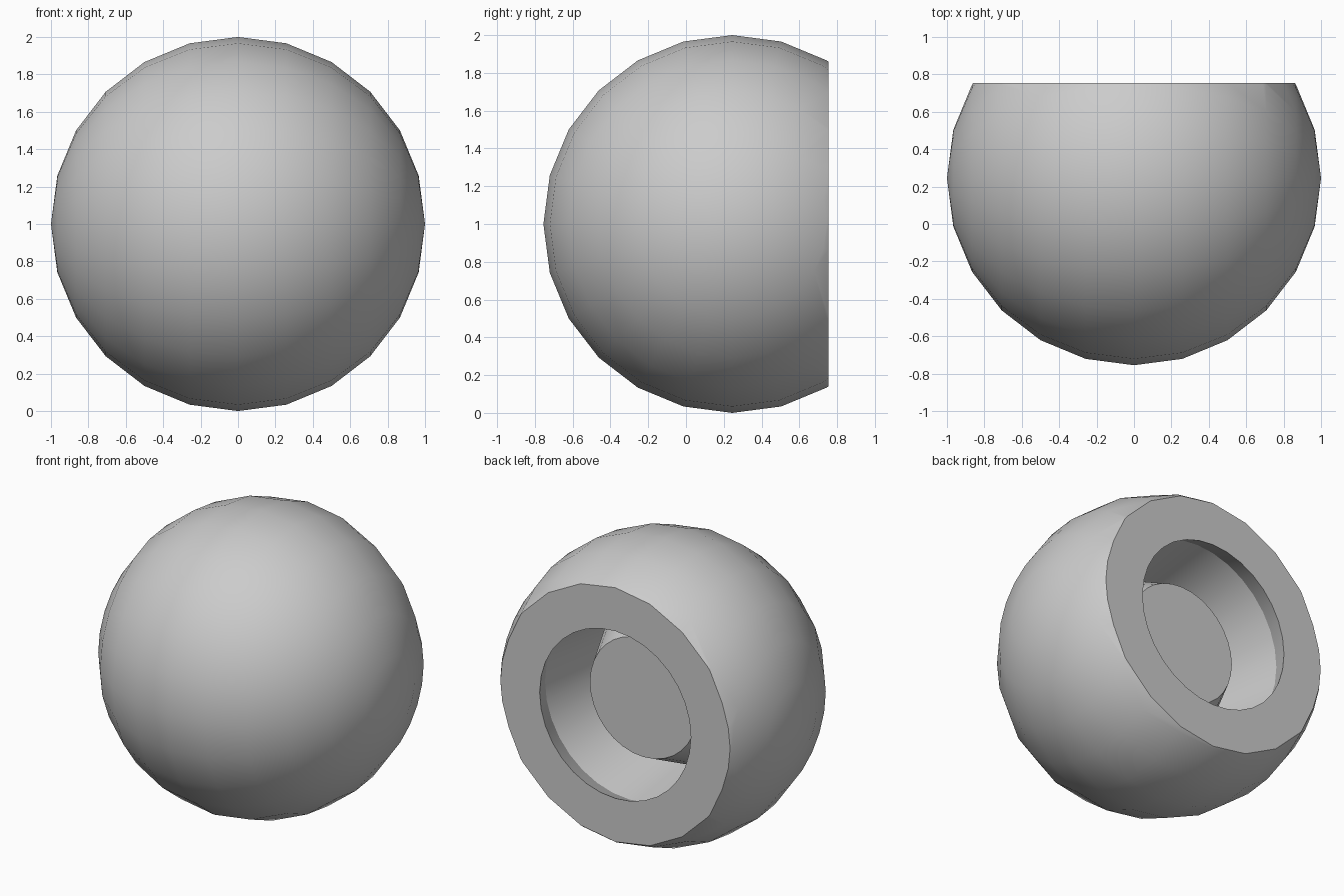
import bpy, bmesh
from math import radians, sin, cos, tau
from mathutils import Matrix

cube = bpy.data.objects.get("Cube")
if cube:
    bpy.data.objects.remove(cube)

CENTRE_Y = 0.245
CUT = 0.51      # distance from ball centre to the flat back
SIDES = 32

# Plain grey material
grey = bpy.data.materials.new("plain_grey")
grey.use_nodes = True
grey.diffuse_color = (0.6, 0.6, 0.6, 1)
grey.node_tree.nodes["Principled BSDF"].inputs["Base Color"].default_value = grey.diffuse_color

# Ball with poles on x, sliced flat at the back
bm = bmesh.new()
bmesh.ops.create_uvsphere(bm, u_segments=24, v_segments=12, radius=1,
                          matrix=Matrix.Rotation(radians(90), 4, 'Y'))
bmesh.ops.bisect_plane(bm, geom=bm.verts[:] + bm.edges[:] + bm.faces[:], dist=1e-5,
                       plane_co=(0, CUT, 0), plane_no=(0, 1, 0), clear_outer=True)
rim = [e for e in bm.edges if e.is_boundary]

# Undercut socket and flared centre post, as (radius, y) profile
profile = [(0.565, CUT), (0.63, 0.36), (0.56, -0.12), (0.4, 0.21)]
rings = [[bm.verts.new((r * cos(tau * i / SIDES), y, r * sin(tau * i / SIDES)))
          for i in range(SIDES)] for r, y in profile]
for a, b in zip(rings, rings[1:]):
    for i in range(SIDES):
        j = (i + 1) % SIDES
        bm.faces.new((a[i], a[j], b[j], b[i]))
bm.faces.new(rings[-1])

# Flat ring between the ball edge and the socket mouth
mouth = [bm.edges.get((rings[0][i], rings[0][(i + 1) % SIDES])) for i in range(SIDES)]
bmesh.ops.triangle_fill(bm, edges=rim + mouth, use_beauty=True, normal=(0, 1, 0))
bmesh.ops.recalc_face_normals(bm, faces=bm.faces[:])
bmesh.ops.translate(bm, verts=bm.verts[:], vec=(0, CENTRE_Y, 1))

mesh = bpy.data.meshes.new("socketed_ball")
bm.to_mesh(mesh)
bm.free()
mesh.materials.append(grey)
ball = bpy.data.objects.new("socketed_ball", mesh)
bpy.context.collection.objects.link(ball)

# Smooth ball and socket walls, crisp rims
bpy.ops.object.select_all(action='DESELECT')
ball.select_set(True)
bpy.context.view_layer.objects.active = ball
bpy.ops.object.shade_smooth_by_angle(angle=radians(25))
